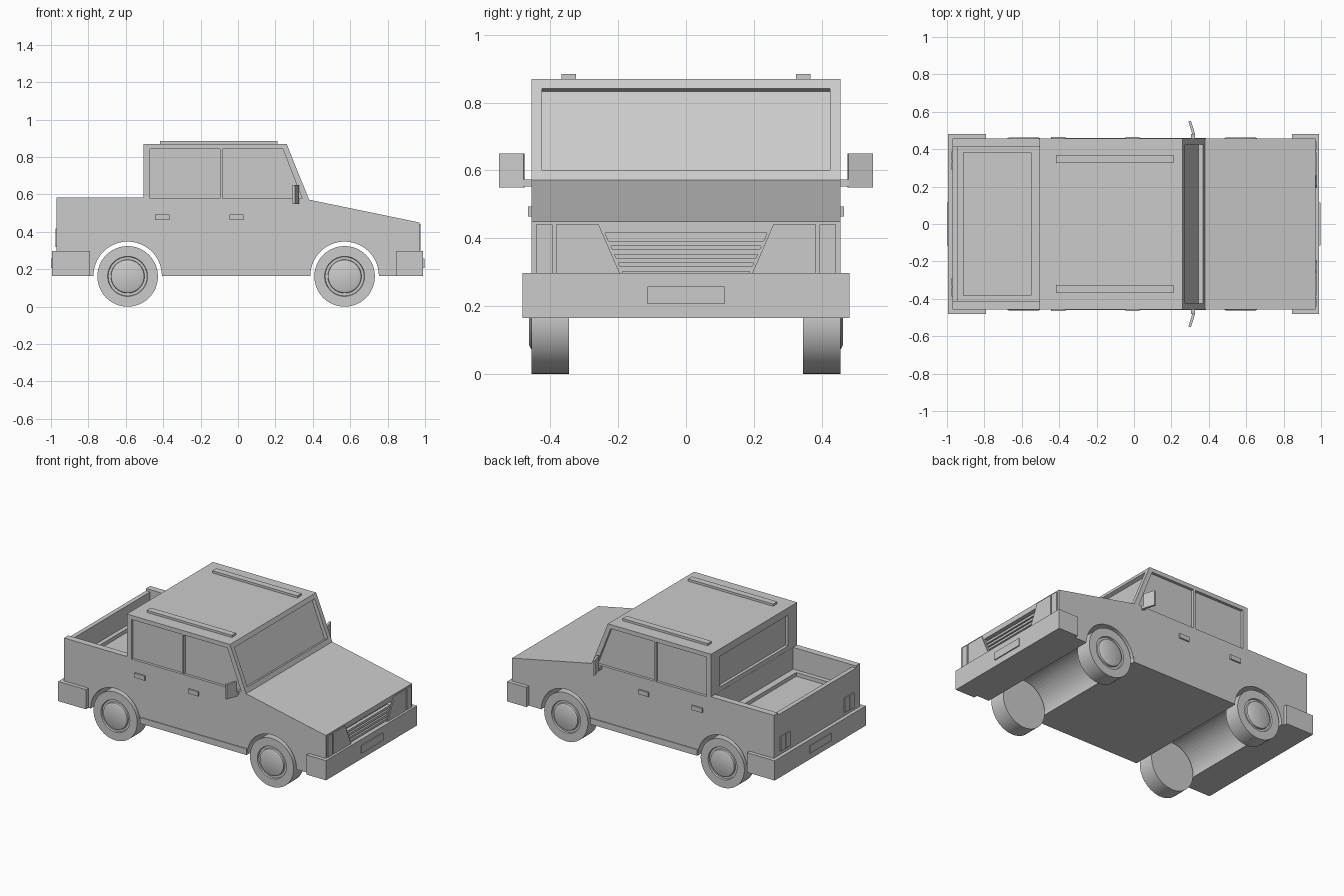
import bpy, bmesh, math
from mathutils import Vector

if "Cube" in bpy.data.objects:
    bpy.data.objects.remove(bpy.data.objects["Cube"])


def make(name, bm):
    bmesh.ops.recalc_face_normals(bm, faces=bm.faces)
    me = bpy.data.meshes.new(name)
    bm.to_mesh(me)
    bm.free()
    ob = bpy.data.objects.new(name, me)
    bpy.context.collection.objects.link(ob)
    return ob


def prism(name, pts, lo, hi, axis='Y'):
    """Extrude an outline: axis Y takes (x, z) points, axis X takes (y, z), axis Z takes (x, y)."""
    put = {'Y': lambda a, b, d: (a, d, b), 'X': lambda a, b, d: (d, a, b),
           'Z': lambda a, b, d: (a, b, d)}[axis]
    bm = bmesh.new()
    face = bm.faces.new([bm.verts.new(put(a, b, lo)) for a, b in pts])
    ext = bmesh.ops.extrude_face_region(bm, geom=[face])
    moved = [g for g in ext['geom'] if isinstance(g, bmesh.types.BMVert)]
    bmesh.ops.translate(bm, verts=moved, vec=Vector(put(0, 0, hi - lo)))
    return make(name, bm)


def box(name, x0, x1, y0, y1, z0, z1):
    return prism(name, [(x0, z0), (x1, z0), (x1, z1), (x0, z1)], y0, y1)


def cut(target, cutter):
    mod = target.modifiers.new("cut", 'BOOLEAN')
    mod.operation = 'DIFFERENCE'
    mod.solver = 'EXACT'
    mod.object = cutter
    bpy.context.view_layer.update()
    dg = bpy.context.evaluated_depsgraph_get()
    me = bpy.data.meshes.new_from_object(target.evaluated_get(dg))
    target.modifiers.clear()
    target.data = me
    bpy.data.objects.remove(cutter)


def arch(cx, r=0.183, n=28):
    return [(cx + r * math.cos(math.pi * i / n), 0.165 + r * math.sin(math.pi * i / n))
            for i in range(n + 1)]


W = 0.456
AXLES = (-0.59, 0.57)

# Body with cab, bonnet and wheel arches in one side profile
outline = [(-0.97, 0.165), (-0.97, 0.585), (-0.505, 0.585), (-0.505, 0.87), (0.26, 0.87),
           (0.38, 0.572), (0.97, 0.45), (0.97, 0.165)]
body = prism("body", outline + arch(AXLES[1]) + arch(AXLES[0]), -W, W)

# Load bed, lowered tailgate edge and floor recess
cut(body, box("bed_cutter", -0.94, -0.506, -0.412, 0.412, 0.44, 0.7))
cut(body, box("tailgate_cutter", -1.0, -0.93, -0.412, 0.412, 0.57, 0.7))
cut(body, box("floor_cutter", -0.912, -0.55, -0.382, 0.382, 0.415, 0.5))

# Side, rear and front window recesses
rear_side = [(-0.47, 0.577), (-0.097, 0.577), (-0.097, 0.842), (-0.47, 0.842)]
front_side = [(-0.083, 0.577), (0.343, 0.577), (0.24, 0.842), (-0.083, 0.842)]
for s in (-1, 1):
    for shape in (rear_side, front_side):
        lo, hi = sorted((s * (W - 0.018), s * (W + 0.1)))
        cut(body, prism("side_window_cutter", shape, lo, hi))
cut(body, box("rear_window_cutter", -0.6, -0.485, -0.36, 0.36, 0.615, 0.82))
n = Vector((0.929, 0.371))
top, low = Vector((0.272, 0.842)), Vector((0.368, 0.602))
cut(body, prism("windscreen_cutter",
                [top + n * 0.1, top - n * 0.025, low - n * 0.025, low + n * 0.1], -0.425, 0.425))

# Grille recess and slats
def half_width(z):
    return 0.185 + (z - 0.295) * 0.45

def trapezoid(z0, z1):
    a, b = half_width(z0), half_width(z1)
    return [(-a, z0), (a, z0), (b, z1), (-b, z1)]

cut(body, prism("grille_cutter", trapezoid(0.29, 0.415), 0.945, 1.1, 'X'))
for i in range(4):
    z = 0.302 + i * 0.025
    prism(f"grille_slat_{i + 1}", trapezoid(z, z + 0.015), 0.94, 0.968, 'X')

# Bumpers and number plates
box("front_bumper", 0.845, 0.99, -0.482, 0.482, 0.165, 0.297)
box("rear_bumper", -0.995, -0.79, -0.482, 0.482, 0.165, 0.297)
box("front_plate", 0.98, 0.997, -0.114, 0.114, 0.206, 0.257)
box("rear_plate", -1.0, -0.98, -0.114, 0.114, 0.206, 0.257)

for s, side in ((-1, "right"), (1, "left")):
    def side_box(name, x0, x1, y0, y1, z0, z1):
        box(f"{side}_{name}", x0, x1, *sorted((s * y0, s * y1)), z0, z1)

    # Lights
    lamp = [(0.383, 0.298), (0.383, 0.441), (0.258, 0.441), (0.196, 0.298)]
    prism(f"{side}_headlight", [(s * y, z) for y, z in lamp], 0.95, 0.976, 'X')
    side_box("indicator", 0.95, 0.976, 0.394, 0.442, 0.298, 0.441)
    side_box("tail_light", -0.977, -0.95, 0.29, 0.335, 0.32, 0.418)
    side_box("tail_light_outer", -0.977, -0.95, 0.34, 0.388, 0.32, 0.418)

    # Roof rails, sills and door handles
    side_box("roof_rail", -0.418, 0.212, 0.325, 0.368, 0.86, 0.885)
    side_box("sill", -0.405, 0.385, 0.44, 0.461, 0.165, 0.206)
    side_box("rear_handle", -0.445, -0.366, 0.45, 0.466, 0.464, 0.494)
    side_box("front_handle", -0.045, 0.03, 0.45, 0.466, 0.464, 0.494)

    # Door mirrors
    side_box("mirror_arm", 0.305, 0.325, 0.44, 0.482, 0.553, 0.573)
    plate = [(0.313, 0.476), (0.327, 0.48), (0.304, 0.552), (0.291, 0.548)]
    prism(f"{side}_mirror", [(x, s * y) for x, y in plate], 0.55, 0.65, 'Z')

    # Wheels turned from a half profile of (radius, y)
    profile = [(0, 0.346), (0.162, 0.346), (0.162, 0.456), (0.107, 0.456), (0.104, 0.446),
               (0.09, 0.446), (0.088, 0.458), (0.078, 0.463), (0, 0.463)]
    for cx, end in zip(AXLES, ("rear", "front")):
        bm = bmesh.new()
        vs = [bm.verts.new((cx + r, s * y, 0.162)) for r, y in profile]
        es = [bm.edges.new(p) for p in zip(vs, vs[1:])]
        bmesh.ops.spin(bm, geom=vs + es, cent=(cx, 0, 0.162), axis=(0, 1, 0),
                       angle=math.tau, steps=48, use_duplicate=False)
        bmesh.ops.remove_doubles(bm, verts=bm.verts, dist=1e-5)
        wheel = make(f"{side}_{end}_wheel", bm)
        bpy.ops.object.select_all(action='DESELECT')
        wheel.select_set(True)
        bpy.context.view_layer.objects.active = wheel
        bpy.ops.object.shade_smooth_by_angle(angle=math.radians(30))
